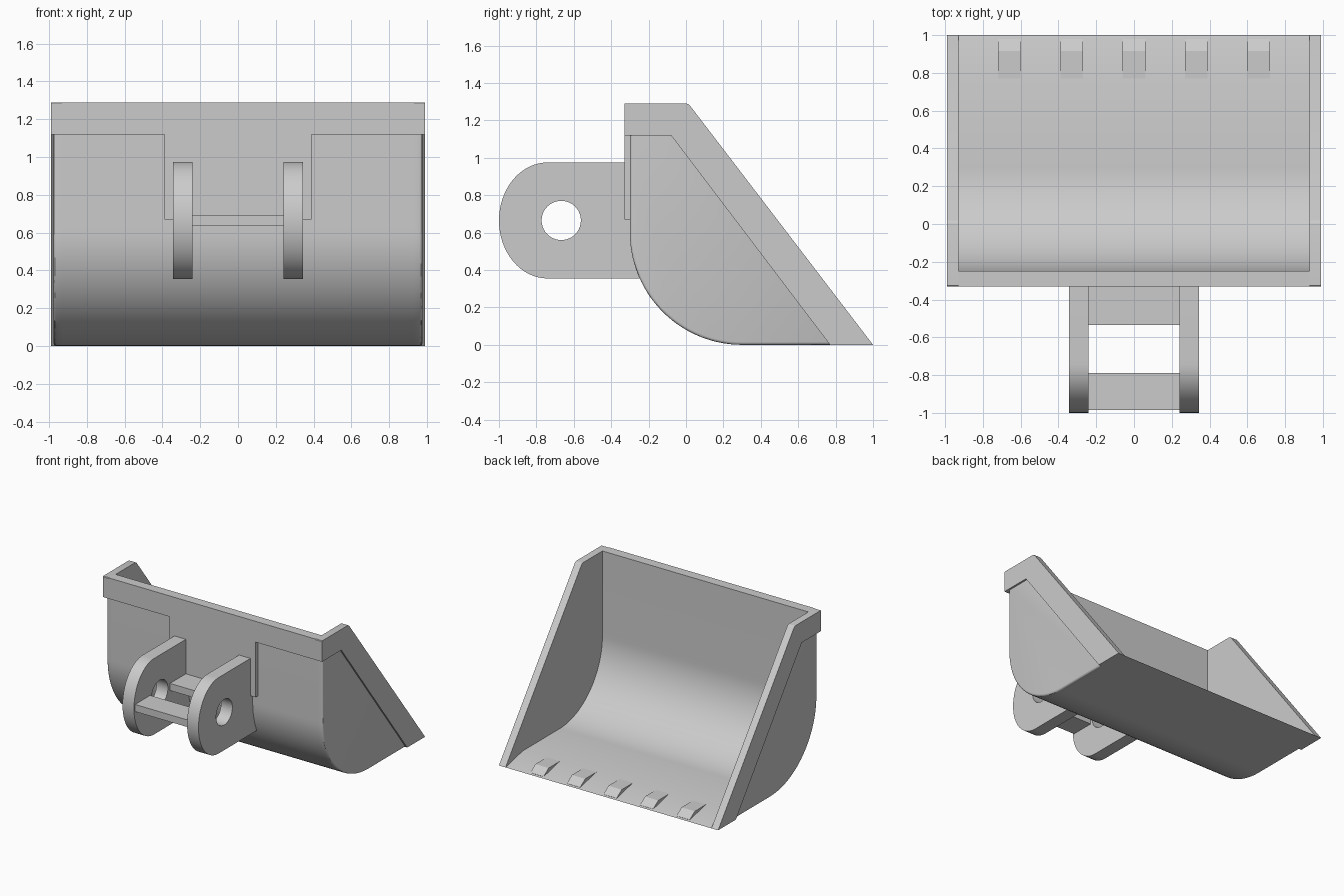
import bpy, bmesh
from math import sin, cos, pi, radians

if "Cube" in bpy.data.objects:
    bpy.data.objects.remove(bpy.data.objects["Cube"])


def arc(cy, cz, ry, rz, a0, a1, n):
    """Points in the side (y, z) plane, angles in degrees."""
    out = []
    for i in range(n + 1):
        a = radians(a0 + (a1 - a0) * i / n)
        out.append((cy + ry * cos(a), cz + rz * sin(a)))
    return out


def prism(name, x0, x1, *loops, round_edge=None):
    """Fill side-view loops (later loops are holes) and extrude along x."""
    bm = bmesh.new()
    for pts in loops:
        vs = [bm.verts.new((x0, y, z)) for y, z in pts]
        for a, b in zip(vs, vs[1:] + vs[:1]):
            bm.edges.new((a, b))
    bmesh.ops.triangle_fill(bm, edges=bm.edges[:], use_beauty=True)
    bmesh.ops.dissolve_limit(bm, angle_limit=0.001, verts=[],
                             edges=[e for e in bm.edges if len(e.link_faces) == 2])
    ext = bmesh.ops.extrude_face_region(bm, geom=bm.faces[:], use_keep_orig=True)
    moved = [g for g in ext["geom"] if isinstance(g, bmesh.types.BMVert)]
    bmesh.ops.translate(bm, verts=moved, vec=(x1 - x0, 0, 0))
    bmesh.ops.recalc_face_normals(bm, faces=bm.faces[:])
    if round_edge:
        edges = [e for e in bm.edges if round_edge(e)]
        bmesh.ops.bevel(bm, geom=edges, offset=0.015, segments=3,
                        profile=0.5, affect='EDGES')
    me = bpy.data.meshes.new(name)
    bm.to_mesh(me)
    bm.free()
    ob = bpy.data.objects.new(name, me)
    bpy.context.collection.objects.link(ob)
    bpy.ops.object.select_all(action='DESELECT')
    ob.select_set(True)
    bpy.context.view_layer.objects.active = ob
    bpy.ops.object.shade_smooth_by_angle(angle=radians(30))
    return ob


def rect(y0, y1, z0, z1):
    return [(y0, z0), (y1, z0), (y1, z1), (y0, z1)]


# Curved back, floor and tapered cutting lip
outer = arc(0.3, 0.6, 0.6, 0.6, 180, 270, 28)
inner = arc(0.3, 0.6, 0.55, 0.55, 270, 180, 28)
prism("bucket_shell", -0.93, 0.93,
      [(-0.30, 1.12)] + outer + [(1, 0), (0.78, 0.05)] + inner + [(-0.25, 1.12)])

# Top rim along the back and the raised mounting plate
prism("back_rim", -0.93, 0.93, rect(-0.33, -0.25, 1.12, 1.29))
prism("mounting_plate", -0.39, 0.39, rect(-0.33, -0.27, 0.67, 1.12))

wall = [(-0.30, 1.12)] + outer + [(0.77, 0), (-0.08, 1.12)]
flange = [(-0.33, 1.12), (-0.33, 1.285), (-0.325, 1.29), (0.0, 1.29), (0.012, 1.287),
          (0.022, 1.278), (1, 0), (0.77, 0), (-0.08, 1.12)]
lug = (arc(-0.74, 0.665, 0.26, 0.31, 90, 270, 32)
       + [(-0.225, 0.355), (-0.28, 0.6), (-0.28, 0.975)])
hole = arc(-0.667, 0.665, 0.105, 0.105, 0, 360, 40)[:-1]


def outer_edge(e):
    return all(abs(v.co.x) > 0.96 and not (v.co.z > 1.1 and v.co.y > -0.2)
               for v in e.verts)


# Side walls, side rims and hinge lugs, mirrored
for side, s in (("left", -1), ("right", 1)):
    prism("side_wall_" + side, s * 0.93, s * 0.975, wall, round_edge=outer_edge)
    prism("side_rim_" + side, s * 0.93, s * 0.99, flange)
    prism("hinge_lug_" + side, s * 0.24, s * 0.343, lug, hole)

# Slats joining the lugs
prism("front_slat", -0.24, 0.24, rect(-0.985, -0.79, 0.635, 0.693))
prism("rear_slat", -0.24, 0.24, rect(-0.535, -0.27, 0.635, 0.693))

# Teeth on the lip
for i in range(5):
    x = (i - 2) * 0.33
    prism("tooth_%d" % (i + 1), x - 0.06, x + 0.06,
          [(0.77, 0.02), (0.98, 0.002), (0.98, 0.006), (0.915, 0.051), (0.77, 0.051)])
